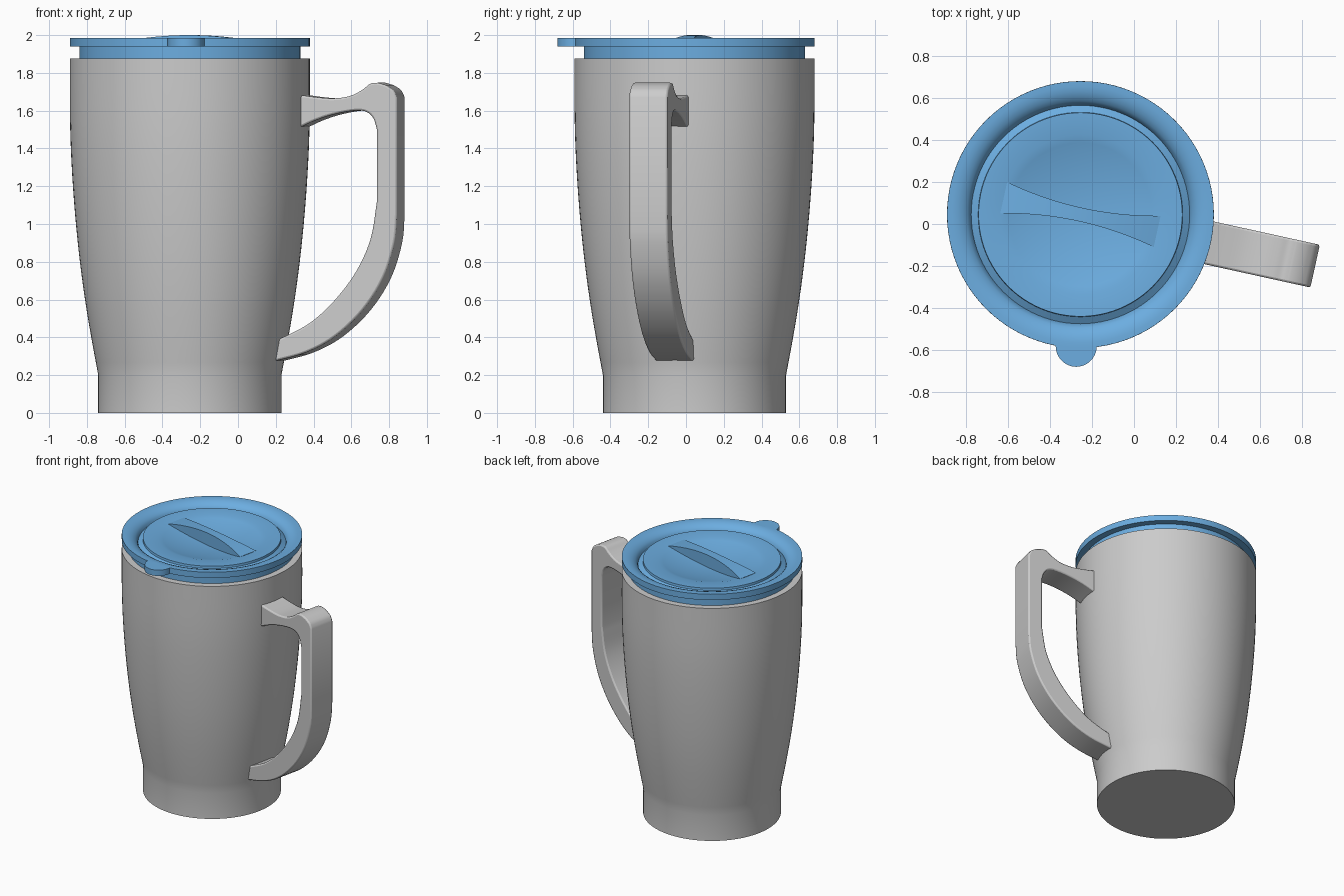
import bpy, bmesh, math
from mathutils import Vector, Matrix

if "Cube" in bpy.data.objects:
    bpy.data.objects.remove(bpy.data.objects["Cube"])

CX, CY = -0.255, 0.045            # mug axis
TURN = math.radians(-12.4)        # handle and grip direction
SEG = 96

blue = bpy.data.materials.new("lid_blue")
blue.diffuse_color = (0.15, 0.42, 0.75, 1)
blue.use_nodes = True
blue.node_tree.nodes["Principled BSDF"].inputs["Base Color"].default_value = blue.diffuse_color


def finish(name, bm, mat=None, angle=35):
    bmesh.ops.recalc_face_normals(bm, faces=bm.faces[:])
    me = bpy.data.meshes.new(name)
    bm.to_mesh(me)
    bm.free()
    ob = bpy.data.objects.new(name, me)
    bpy.context.collection.objects.link(ob)
    if mat:
        me.materials.append(mat)
    bpy.ops.object.select_all(action='DESELECT')
    ob.select_set(True)
    bpy.context.view_layer.objects.active = ob
    bpy.ops.object.shade_smooth_by_angle(angle=math.radians(angle))
    return ob


def lathe(name, profile, mat=None, angle=35):
    """Revolve (radius, z) points about the mug axis."""
    bm = bmesh.new()
    vs = [bm.verts.new((CX + r, CY, z)) for r, z in profile]
    es = [bm.edges.new(p) for p in zip(vs, vs[1:])]
    bmesh.ops.spin(bm, geom=vs + es, cent=(CX, CY, 0), axis=(0, 0, 1),
                   angle=2 * math.pi, steps=SEG, use_duplicate=False)
    bmesh.ops.remove_doubles(bm, verts=bm.verts[:], dist=1e-4)
    return finish(name, bm, mat, angle)


def smooth(pts, n=5):
    """Catmull-Rom curve through 2D points."""
    p = [Vector(q) for q in pts]
    p = [2 * p[0] - p[1]] + p + [2 * p[-1] - p[-2]]
    out = []
    for a, b, c, d in zip(p, p[1:], p[2:], p[3:]):
        for i in range(n):
            t = i / n
            out.append(0.5 * (2 * b + (c - a) * t + (2 * a - 5 * b + 4 * c - d) * t * t
                              + (3 * b - a - 3 * c + d) * t ** 3))
    return out + [p[-2]]


def prism(points, direction):
    """Closed outline pushed along a direction."""
    bm = bmesh.new()
    f = bm.faces.new([bm.verts.new(p) for p in points])
    new = bmesh.ops.extrude_face_region(bm, geom=[f], use_keep_orig=True)["geom"]
    bmesh.ops.translate(bm, vec=direction, verts=[v for v in new if isinstance(v, bmesh.types.BMVert)])
    return bm


place = Matrix.Translation((CX, CY, 0)) @ Matrix.Rotation(TURN, 4, 'Z')

# Body: straight foot, flared hollow cup
flare = smooth([(0.485, 0.2), (0.522, 0.4), (0.555, 0.6), (0.582, 0.8), (0.603, 1.0),
                (0.619, 1.2), (0.63, 1.4), (0.635, 1.6), (0.635, 1.875)], 3)
inner = [(0.587, 1.875), (0.587, 1.6), (0.575, 1.2), (0.535, 0.8), (0.475, 0.4), (0.435, 0.15), (0, 0.1)]
lathe("mug_body", [(0, 0), (0.485, 0)] + [tuple(p) for p in flare] + inner, angle=30)

# Handle: side outline in (distance from axis, height)
top = smooth([(0.605, 1.685), (0.70, 1.672), (0.80, 1.665), (0.89, 1.678), (0.955, 1.71), (1.0, 1.743), (1.04, 1.748)])
corner = smooth([(1.085, 1.735), (1.125, 1.708), (1.144, 1.67)], 3)
outer = smooth([(1.144, 1.05), (1.13, 0.9), (1.07, 0.715), (0.96, 0.545), (0.81, 0.405), (0.65, 0.32), (0.465, 0.27)])
under = smooth([(0.475, 0.38), (0.53, 0.402), (0.67, 0.475), (0.80, 0.59), (0.92, 0.745), (1.0, 0.92), (1.035, 1.12)])
inside = smooth([(1.035, 1.50), (1.015, 1.56), (0.975, 1.595), (0.91, 1.60), (0.80, 1.58), (0.70, 1.548), (0.605, 1.505)])
outline = top + corner + outer + under + inside
bm = prism([(s, -0.104, z) for s, z in outline], (0, 0.208, 0))
bm.transform(place)
handle = finish("handle", bm, angle=40)
bev = handle.modifiers.new("soft_edges", 'BEVEL')
bev.width, bev.segments, bev.limit_method = 0.01, 2, 'ANGLE'
bev.angle_limit = math.radians(50)

# Lid: concave dish, flat ring, groove, rounded rim and plug
dish = [(r, 1.905 + 0.055 * (r / 0.38) ** 2) for r in [0.038 * i for i in range(11)]]
groove = [(0.485, 1.962), (0.487, 1.945), (0.52, 1.925), (0.527, 1.945), (0.54, 1.96),
          (0.56, 1.973), (0.585, 1.982), (0.61, 1.985)]
plug = [(0.635, 1.985), (0.635, 1.94), (0.585, 1.94), (0.585, 1.80), (0, 1.80)]
lathe("lid", dish + groove + plug, blue)

# Grip: bow-tie ridge with an arched top crossing the dish
bm = bmesh.new()
rows = []
for i in range(25):
    t = -0.374 + 0.748 * i / 24
    w, z = 0.033 + 0.31 * t * t, 2.0 - 0.28 * t * t
    rows.append([bm.verts.new(p) for p in ((t, -w, 1.88), (t, -w, z), (t, w, z), (t, w, 1.88))])
for a, b in zip(rows, rows[1:]):
    for k in range(4):
        bm.faces.new((a[k], a[(k + 1) % 4], b[(k + 1) % 4], b[k]))
bm.faces.new(rows[0])
bm.faces.new(rows[-1])
bm.transform(place)
finish("lid_grip", bm, blue)

# Thumb tab on the front of the rim
arc = [(-0.275 + 0.098 * math.cos(a), -0.58 + 0.1 * math.sin(a))
       for a in [math.pi * (1 + i / 20) for i in range(21)]]
tab = [(-0.39, -0.565)] + arc + [(-0.16, -0.565)]
finish("lid_tab", prism([(x, y, 1.94) for x, y in tab], (0, 0, 0.045)), blue)
